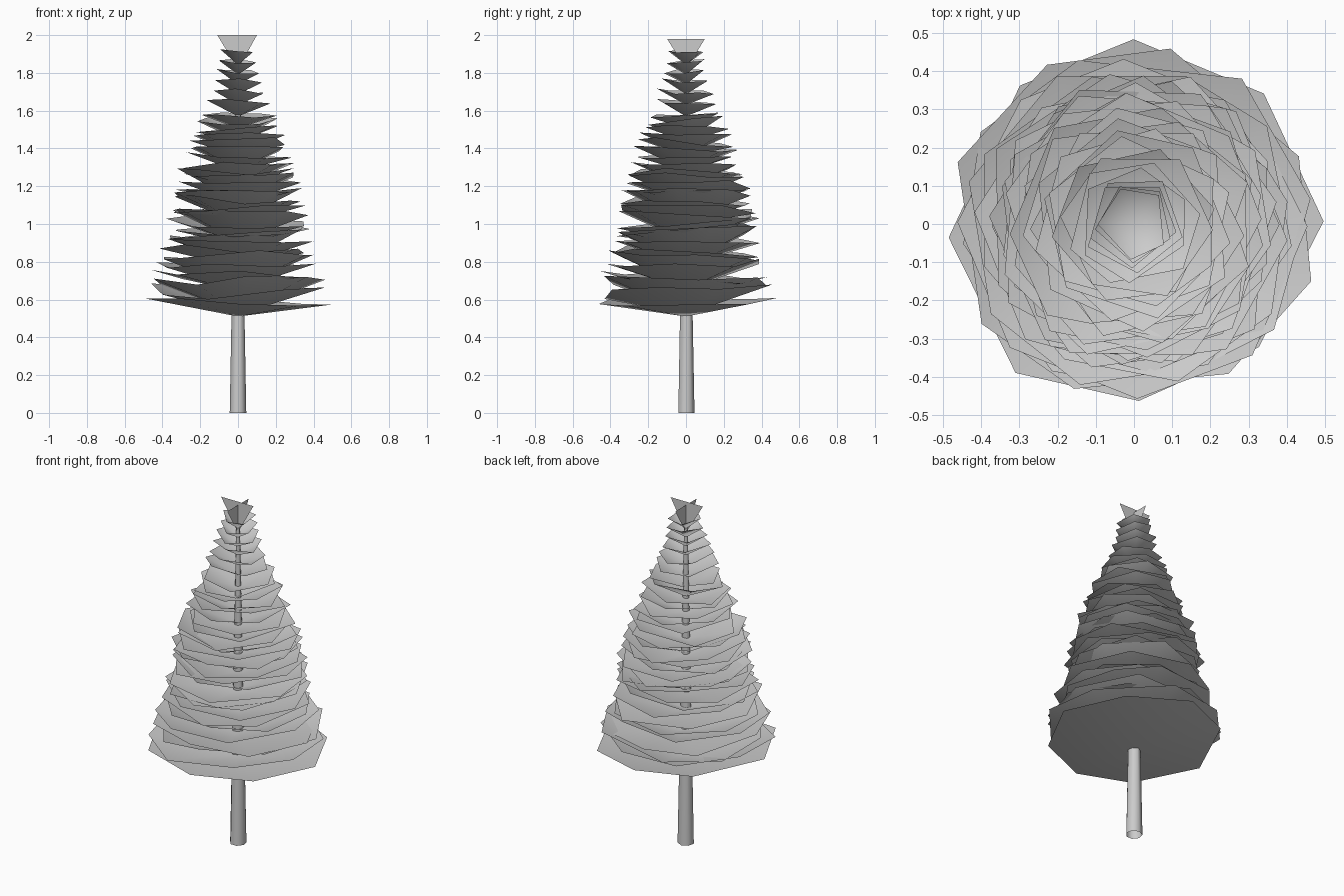
import bpy, bmesh, math, random

if "Cube" in bpy.data.objects:
    bpy.data.objects.remove(bpy.data.objects["Cube"])

random.seed(11)


def make_object(name, bm, smooth=False):
    mesh = bpy.data.meshes.new(name)
    bm.to_mesh(mesh)
    bm.free()
    for p in mesh.polygons:
        p.use_smooth = smooth
    obj = bpy.data.objects.new(name, mesh)
    bpy.context.collection.objects.link(obj)
    return obj


def lerp_table(table, z):
    for (z0, r0), (z1, r1) in zip(table, table[1:]):
        if z <= z1:
            return r0 + (r1 - r0) * max(0, z - z0) / (z1 - z0)
    return table[-1][1]


def bowl(bm, z, radius, rise, sides, turn, tilt, jitter):
    """Shallow upturned cone with an irregular, slightly tilted rim."""
    apex = bm.verts.new((0, 0, z))
    lean = random.uniform(0, math.tau)
    rim = []
    for i in range(sides):
        a = turn + math.tau * (i + random.uniform(-0.15, 0.15)) / sides
        r = radius * random.uniform(0.95, 1.04)
        h = rise + tilt * math.cos(a - lean) + random.uniform(-jitter, jitter)
        rim.append(bm.verts.new((r * math.cos(a), r * math.sin(a), z + h)))
    for i in range(sides):
        bm.faces.new((apex, rim[i], rim[(i + 1) % sides]))


# trunk: tapered, open at the base
bm = bmesh.new()
bmesh.ops.create_cone(bm, cap_ends=False, segments=7, radius1=0.045,
                      radius2=0.01, depth=1.85)
bmesh.ops.translate(bm, verts=bm.verts, vec=(0, 0, 0.925))
make_object("trunk", bm, True)

# branch whorls: groups of nested bowls, wide and flat below, narrow and steep above
outline = [(0.6, 0.48), (0.7, 0.455), (0.8, 0.42), (0.95, 0.38), (1.05, 0.37),
           (1.2, 0.34), (1.3, 0.305), (1.4, 0.27), (1.5, 0.235), (1.6, 0.19),
           (1.7, 0.15), (1.8, 0.12), (1.92, 0.095)]
bm = bmesh.new()
z = 0.51
layer = 0
while z < 1.87:
    t = (z - 0.51) / 1.36
    nested = 3 if t < 0.5 else 2 if t < 0.7 else 1
    for k in range(nested):
        rise = 0.085 - 0.015 * t + k * 0.045 * (1 - 0.5 * t)
        radius = lerp_table(outline, z + rise)
        bowl(bm, z + 0.01 * k, radius, rise, round(8 - 3 * t),
             layer * 2.4 + k * 0.5, 0.022 * (1 - 0.7 * t),
             0.03 * (1 - 0.8 * t) if layer + k else 0.012)
    z += 0.135 - 0.083 * min(1, t * 1.15)
    layer += 1
make_object("branch_whorls", bm, True)

# tip: two crossed upright cards
bm = bmesh.new()
for a, b, top in (((-0.11, 0), (0.10, 0), 2.0), ((0, -0.1), (0, 0.1), 1.98)):
    bm.faces.new([bm.verts.new(c) for c in
                  ((0, 0, 1.82), (b[0], b[1], top), (a[0], a[1], top))])
make_object("tree_tip", bm)
